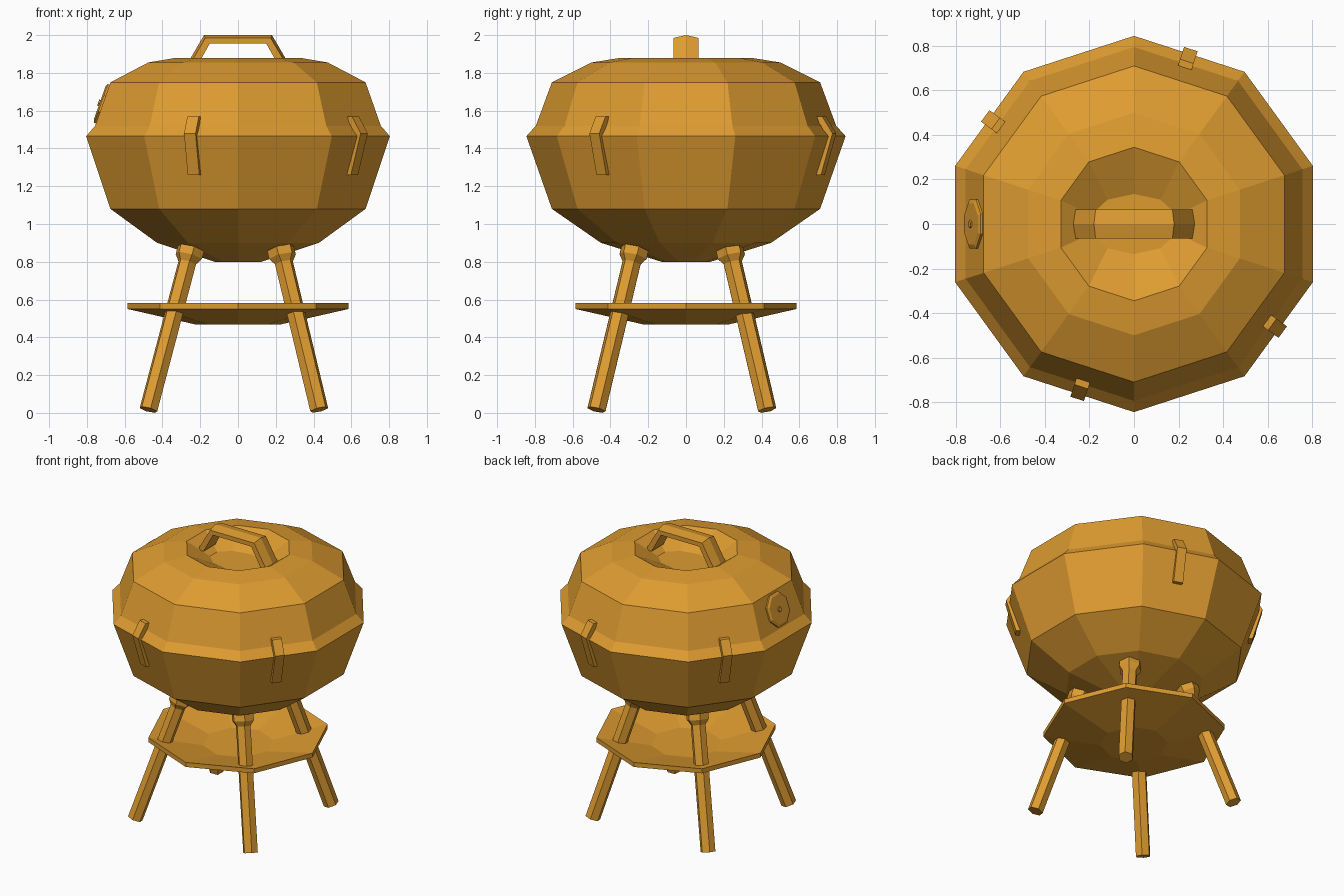
import bpy, bmesh
from math import sin, cos, pi, radians
from mathutils import Vector, Matrix

cube = bpy.data.objects.get("Cube")
if cube:
    bpy.data.objects.remove(cube, do_unlink=True)

COLOUR = (0.73, 0.33, 0.03, 1)
mat = bpy.data.materials.new("amber_enamel")
mat.use_nodes = True
mat.diffuse_color = COLOUR
mat.node_tree.nodes["Principled BSDF"].inputs["Base Color"].default_value = COLOUR


def make_object(name, bm, matrix=Matrix()):
    bmesh.ops.recalc_face_normals(bm, faces=bm.faces)
    mesh = bpy.data.meshes.new(name)
    bm.to_mesh(mesh)
    bm.free()
    mesh.materials.append(mat)
    obj = bpy.data.objects.new(name, mesh)
    obj.matrix_world = matrix
    bpy.context.collection.objects.link(obj)
    return obj


def skin(name, rings, matrix=Matrix(), cap_start=True, cap_end=True):
    """Bridge equal-length rings of points and cap the ends."""
    bm = bmesh.new()
    loops = [[bm.verts.new(p) for p in ring] for ring in rings]
    n = len(loops[0])
    for a, b in zip(loops, loops[1:]):
        for i in range(n):
            j = (i + 1) % n
            bm.faces.new((a[i], a[j], b[j], b[i]))
    if cap_start:
        bm.faces.new(loops[0])
    if cap_end:
        bm.faces.new(loops[-1])
    return make_object(name, bm, matrix)


def ring(r, z, sides, stretch=1):
    """Regular polygon with a corner on +y."""
    angles = [pi / 2 + 2 * pi * i / sides for i in range(sides)]
    return [(r * cos(a) * stretch, r * sin(a), z) for a in angles]


def lathe(name, profile, sides, matrix=Matrix(), **caps):
    return skin(name, [ring(r, z, sides) for r, z in profile], matrix, **caps)


# Ten-sided bowl
lathe("bowl", [(0.13, 0.80), (0.45, 0.90), (0.71, 1.08), (0.845, 1.465)], 10,
      cap_end=False)

# Ten-sided lid with a sunken centre
lid = [(0.845, 1.465), (0.795, 1.52), (0.71, 1.75), (0.50, 1.855), (0.345, 1.88)]
skin("lid", [ring(r, z, 10) for r, z in lid] + [ring(0.135, 1.785, 10, 1.5)],
     cap_start=False)

# Handle: ridged bar bent into a trapezoid, as (outer x, outer z, inner x, inner z)
half = [(0.285, 1.82, 0.225, 1.82), (0.18, 2.0, 0.15, 1.955)]
path = [(-a, b, -c, d) for a, b, c, d in half] + half[::-1]
W = 0.066
sections = []
for ox, oz, ix, iz in path:
    edge_x, edge_z = ox + (ix - ox) * 0.25, oz + (iz - oz) * 0.33
    sections.append([(ox, 0, oz), (edge_x, W, edge_z), (ix, W, iz),
                     (ix, -W, iz), (edge_x, -W, edge_z)])
skin("lid_handle", sections)

# Clips bent over the rim at four wall centres
outer = [(0.762, 1.26), (0.826, 1.48), (0.768, 1.57)]
inner = [(0.728, 1.26), (0.79, 1.475), (0.728, 1.57)]
for i, angle in enumerate((72, 144, 252, 324)):
    strip = [[(o[0], -0.032, o[1]), (o[0], 0.032, o[1]),
              (n[0], 0.032, n[1]), (n[0], -0.032, n[1])]
             for o, n in zip(outer, inner)]
    skin(f"rim_clip_{i + 1}", strip, Matrix.Rotation(radians(angle), 4, "Z"))

# Round vent on the right wall of the lid
low, high = Vector((-0.756, 0, 1.52)), Vector((-0.675, 0, 1.75))
up = (high - low).normalized()
normal = Vector((0, 1, 0)).cross(up)
if normal.x > 0:
    normal.negate()
vent_place = (Matrix.Translation((low + high) / 2)
              @ normal.to_track_quat("Z", "Y").to_matrix().to_4x4()
              @ Matrix.Rotation(pi / 8, 4, "Z"))
lathe("lid_vent", [(0.118, -0.01), (0.118, 0.01), (0.10, 0.018)], 8, vent_place)
lathe("vent_pin", [(0.018, 0.0), (0.018, 0.026)], 6, vent_place)

# Shallow eight-sided shelf
lathe("shelf", [(0.22, 0.467), (0.585, 0.55), (0.585, 0.582), (0.23, 0.50)], 8)

# Splayed six-sided legs with collars
for side, sx in (("right", -1), ("left", 1)):
    for end, sy in (("front", -1), ("back", 1)):
        top = Vector((sx * 0.237 - 0.012, sy * 0.25 - 0.02, 0.87))
        foot = Vector((sx * 0.452 - 0.022, sy * 0.452 - 0.022, 0.017))
        axis = top - foot
        place = (Matrix.Translation(foot)
                 @ axis.to_track_quat("Z", "Y").to_matrix().to_4x4())
        lathe(f"{end}_{side}_leg", [(0.05, 0), (0.05, axis.length)], 6, place)
        t = axis.length
        lathe(f"{end}_{side}_leg_collar",
              [(0.05, t - 0.08), (0.075, t - 0.045), (0.075, t)], 6, place)
